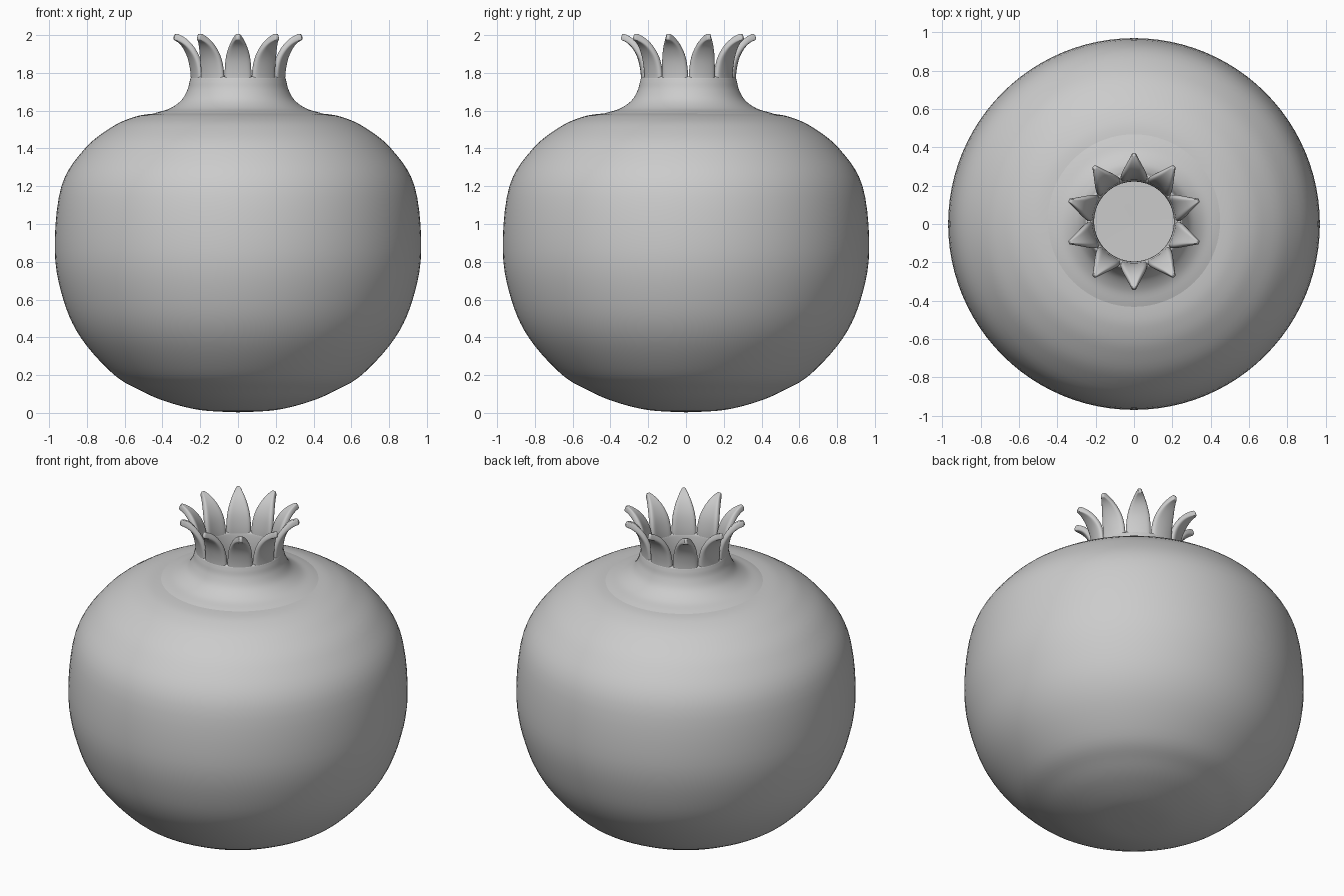
import bpy
import bmesh
from math import sin, cos, tau, pi

if "Cube" in bpy.data.objects:
    bpy.data.objects.remove(bpy.data.objects["Cube"])

CROWN_Y = 0.013


def spline(pts, steps):
    """Catmull-Rom through the given points."""
    out = []
    n = len(pts)
    for i in range(n - 1):
        a, b, c, d = pts[max(i - 1, 0)], pts[i], pts[i + 1], pts[min(i + 2, n - 1)]
        for s in range(steps):
            t = s / steps
            out.append(tuple(0.5 * (2 * q + (r - p) * t + (2 * p - 5 * q + 4 * r - w) * t * t
                                    + (3 * q - p - 3 * r + w) * t ** 3)
                             for p, q, r, w in zip(a, b, c, d)))
    out.append(tuple(pts[-1]))
    return out


def finish(name, bm):
    bmesh.ops.remove_doubles(bm, verts=bm.verts, dist=1e-5)
    bmesh.ops.recalc_face_normals(bm, faces=bm.faces)
    for f in bm.faces:
        f.smooth = True
    me = bpy.data.meshes.new(name)
    bm.to_mesh(me)
    bm.free()
    ob = bpy.data.objects.new(name, me)
    bpy.context.collection.objects.link(ob)
    return ob


def lathe(name, profile, y=0.0, steps=5, seg=96):
    bm = bmesh.new()
    rings = [[bm.verts.new((max(r, 0) * cos(tau * k / seg), y + max(r, 0) * sin(tau * k / seg), z))
              for k in range(seg)] for r, z in spline(profile, steps)]
    for a, b in zip(rings, rings[1:]):
        for k in range(seg):
            j = (k + 1) % seg
            bm.faces.new((a[k], a[j], b[j], b[k]))
    return finish(name, bm)


# Round fruit body with a flattened top
lathe("fruit_body", [
    (0, 0.003), (0.2, 0.015), (0.38, 0.06), (0.52, 0.12), (0.66, 0.205),
    (0.83, 0.395), (0.925, 0.6), (0.97, 0.86), (0.935, 1.2), (0.81, 1.4),
    (0.67, 1.512), (0.56, 1.563), (0.46, 1.583), (0.3, 1.588), (0, 1.585)])

# Flared hollow neck, up over the rim and down the inside
lathe("calyx_neck", [
    (0.50, 1.568), (0.43, 1.590), (0.36, 1.612), (0.30, 1.655), (0.268, 1.71),
    (0.256, 1.755), (0.247, 1.778), (0.222, 1.778), (0.213, 1.755),
    (0.208, 1.68), (0.215, 1.57)], CROWN_Y)

# Ten pointed petals: rows are (radius, height, half width)
PETAL = spline([
    (0.235, 1.70, 0.074), (0.234, 1.77, 0.074), (0.240, 1.83, 0.072),
    (0.255, 1.89, 0.065), (0.285, 1.945, 0.047), (0.322, 1.979, 0.026),
    (0.356, 1.993, 0.009)], 2)

for i in range(10):
    ang = pi / 2 + tau * i / 10
    bm = bmesh.new()
    rows = []
    for r, z, w in PETAL:
        row = []
        for u in (-1, -0.5, 0, 0.5, 1):
            a = ang + u * w / r
            row.append(bm.verts.new((r * cos(a), CROWN_Y + r * sin(a), z)))
        rows.append(row)
    for a, b in zip(rows, rows[1:]):
        for k in range(4):
            bm.faces.new((a[k], a[k + 1], b[k + 1], b[k]))
    petal = finish(f"petal_{i + 1}", bm)
    sol = petal.modifiers.new("thickness", 'SOLIDIFY')
    sol.thickness = 0.036
    sol.offset = 0
    sub = petal.modifiers.new("smooth", 'SUBSURF')
    sub.levels = sub.render_levels = 2
